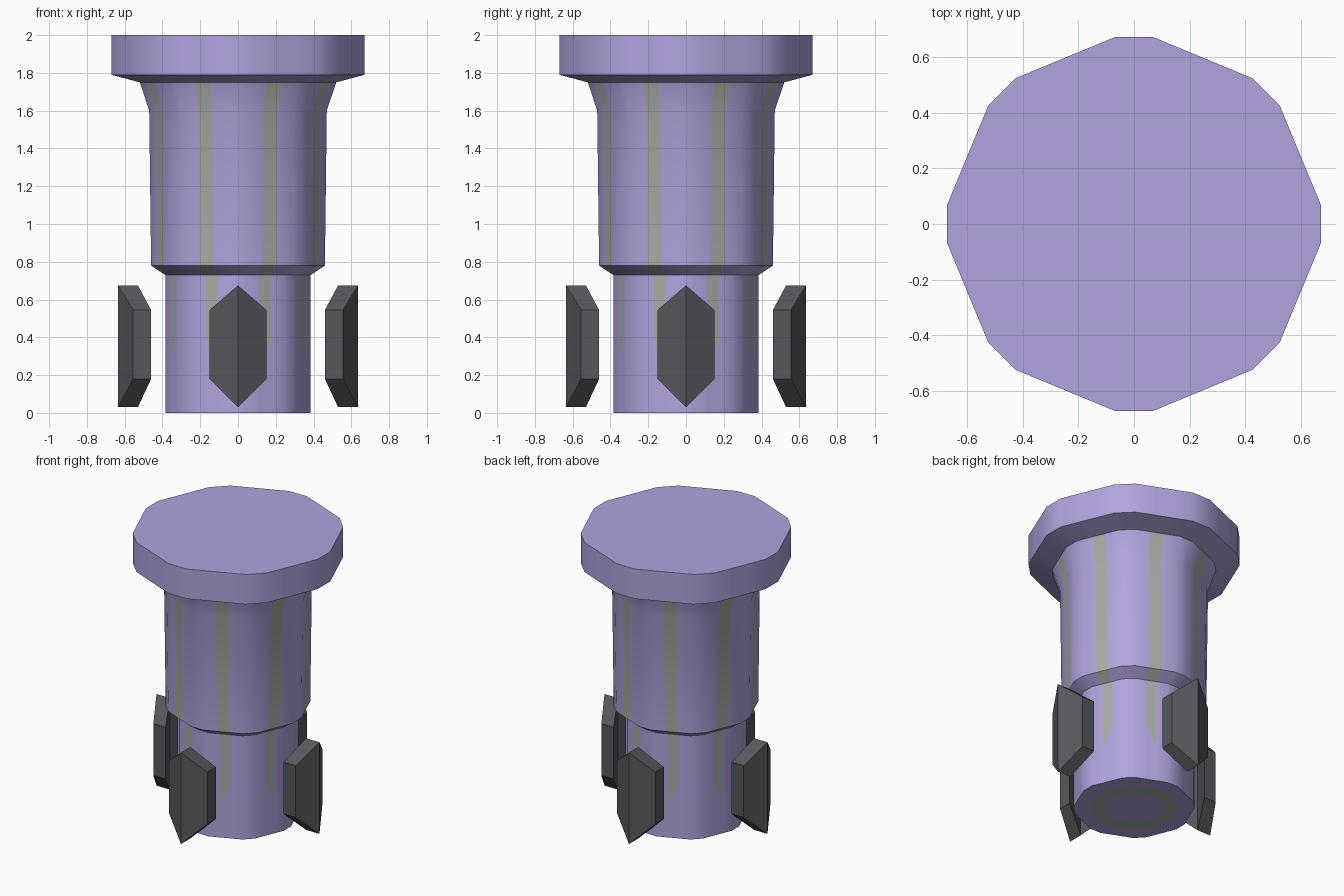
import bpy, bmesh, math
from mathutils import Matrix, Vector

if "Cube" in bpy.data.objects:
    bpy.data.objects.remove(bpy.data.objects["Cube"])


def material(name, rgb):
    m = bpy.data.materials.new(name)
    m.diffuse_color = (*rgb, 1)
    m.use_nodes = True
    m.node_tree.nodes["Principled BSDF"].inputs["Base Color"].default_value = m.diffuse_color
    return m


PURPLE = material("purple", (0.44, 0.37, 0.73))
STRIPE = material("stripe_grey", (0.40, 0.42, 0.38))
DARK = material("dark_grey", (0.095, 0.098, 0.107))


def finish(name, bm, mats):
    bmesh.ops.recalc_face_normals(bm, faces=bm.faces)
    mesh = bpy.data.meshes.new(name)
    bm.to_mesh(mesh)
    bm.free()
    for m in mats:
        mesh.materials.append(m)
    obj = bpy.data.objects.new(name, mesh)
    bpy.context.collection.objects.link(obj)
    return obj


# Cross-section: octagon with clipped corners, stripe edges on each long side.
# Each entry is (unit point, height offset of the slanted stripe end).
section = []
half = math.radians(5.96)
for k in range(8):
    a, b = k * math.pi / 4 + half, (k + 1) * math.pi / 4 - half
    p, q = [Vector((math.cos(t), math.sin(t))) / math.cos(half) for t in (a, b)]
    slant = -0.06 if k % 2 == 0 else 0.06
    section += [(p, 0), (p.lerp(q, 0.35), slant), (p.lerp(q, 0.65), -slant), (q, 0)]

# Profile: radius, height, slanted ring, what the band above is striped with
profile = [
    (0.19, 0.00, 0, "all"), (0.28, 0.00, 0, ""), (0.385, 0.00, 0, ""),
    (0.385, 0.32, 1, "lines"), (0.385, 0.73, 0, "lines"), (0.46, 0.78, 0, "lines"),
    (0.47, 1.60, 0, "lines"), (0.52, 1.75, 0, ""), (0.67, 1.79, 0, ""), (0.67, 2.00, 0, ""),
]

# Body
bm = bmesh.new()
rings = [[bm.verts.new((p.x * r, p.y * r, z + dz * slanted)) for p, dz in section]
         for r, z, slanted, _ in profile]
n = len(section)
for i in range(len(rings) - 1):
    lo, hi, kind = rings[i], rings[i + 1], profile[i][3]
    for j in range(n):
        f = bm.faces.new((lo[j], lo[(j + 1) % n], hi[(j + 1) % n], hi[j]))
        f.material_index = int(kind == "all" or (kind == "lines" and j % 4 == 1))
bm.faces.new(rings[0])
bm.faces.new(rings[-1])
body = finish("body", bm, [PURPLE, STRIPE])
bpy.context.view_layer.objects.active = body
body.select_set(True)
bpy.ops.object.shade_smooth_by_angle(angle=math.radians(30))
body.select_set(False)

# Four chevron fins: inner and outer sheets of side, ridge, side edges
edges = [(-0.15, 0.46, 0.555, 0.18, 0.545),
         (0.0, 0.53, 0.635, 0.03, 0.675),
         (0.15, 0.46, 0.555, 0.18, 0.545)]
for i, side in enumerate(("right", "back", "left", "front")):
    bm = bmesh.new()
    loops = [[bm.verts.new(c) for c in ((x0, y, z0), (x1, y, z0), (x1, y, z1), (x0, y, z1))]
             for y, x0, x1, z0, z1 in edges]
    for a, b in zip(loops, loops[1:]):
        for j in range(4):
            bm.faces.new((a[j], a[(j + 1) % 4], b[(j + 1) % 4], b[j]))
    bm.faces.new(loops[0])
    bm.faces.new(loops[2])
    bm.transform(Matrix.Rotation(i * math.pi / 2, 4, "Z"))
    finish(side + "_fin", bm, [DARK])
